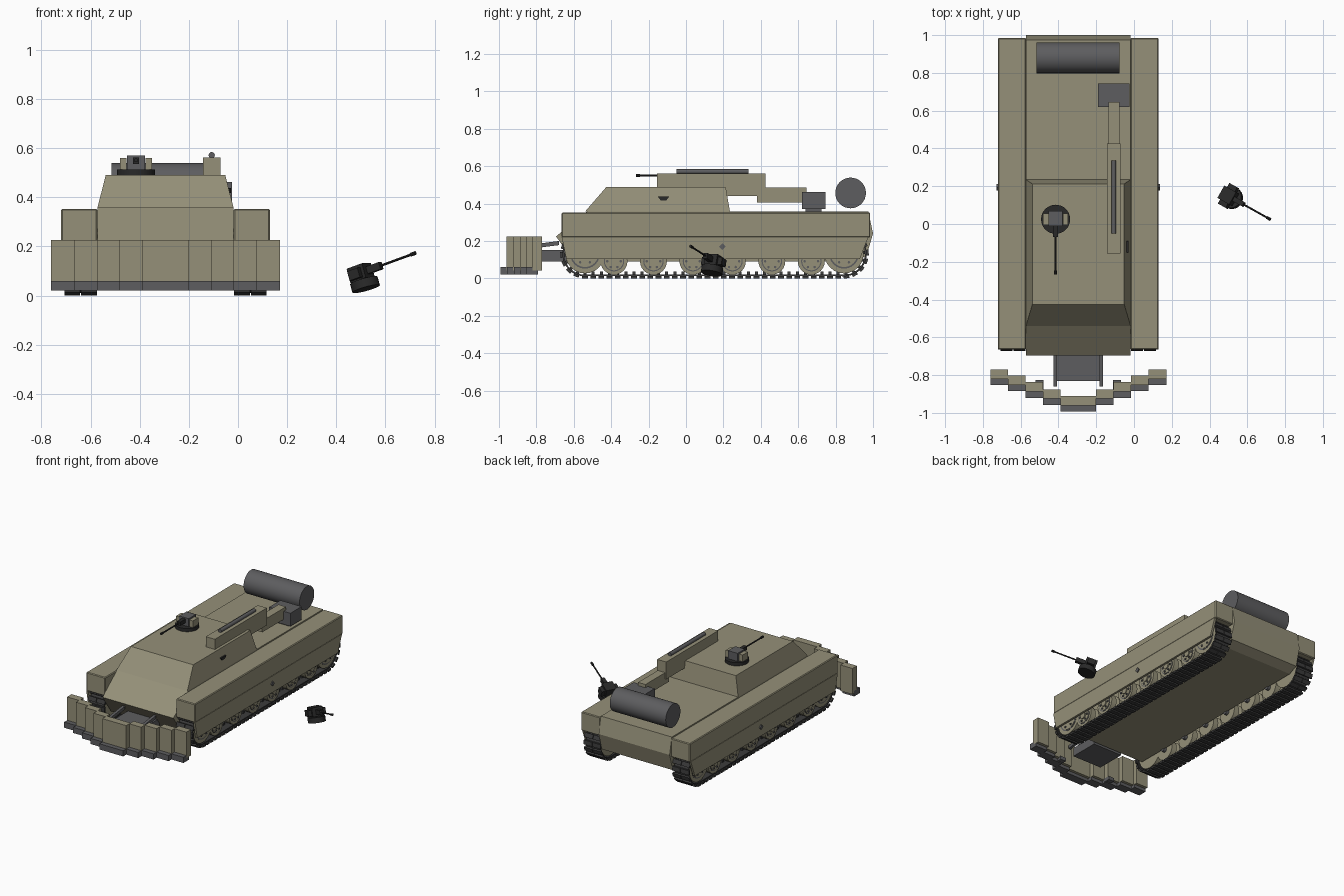
import bpy, bmesh, math
from mathutils import Matrix, Vector

if "Cube" in bpy.data.objects:
    bpy.data.objects.remove(bpy.data.objects["Cube"])


def material(name, r, g, b):
    m = bpy.data.materials.new(name)
    m.use_nodes = True
    m.diffuse_color = (r, g, b, 1)
    m.node_tree.nodes["Principled BSDF"].inputs["Base Color"].default_value = (r, g, b, 1)
    return m


OLIVE = material("olive paint", 0.30, 0.28, 0.19)
GREY = material("dark grey steel", 0.11, 0.11, 0.115)
BLACK = material("gun black", 0.022, 0.022, 0.022)
TRACK = material("track rubber", 0.045, 0.045, 0.045)
MID = -0.295          # hull centre line


def finish(name, bm, mat, round_it=False):
    bmesh.ops.recalc_face_normals(bm, faces=bm.faces)
    if round_it:
        for f in bm.faces:
            f.smooth = True
        for e in bm.edges:
            e.smooth = len(e.link_faces) == 2 and e.calc_face_angle(0) < 0.6
    me = bpy.data.meshes.new(name)
    bm.to_mesh(me)
    bm.free()
    me.materials.append(mat)
    ob = bpy.data.objects.new(name, me)
    bpy.context.collection.objects.link(ob)
    return ob


def add_box(bm, centre, size, frame=Matrix()):
    bmesh.ops.create_cube(bm, size=1, matrix=frame @ Matrix.Translation(centre) @ Matrix.Diagonal((*size, 1)))


def add_cyl(bm, a, b, r, sides=24, frame=Matrix()):
    a, b = Vector(a), Vector(b)
    d = b - a
    m = frame @ Matrix.Translation((a + b) / 2) @ d.to_track_quat('Z', 'Y').to_matrix().to_4x4()
    bmesh.ops.create_cone(bm, cap_ends=True, segments=sides, radius1=r, radius2=r, depth=d.length, matrix=m)


def box(name, x, y, z, mat, bevel=0):
    bm = bmesh.new()
    lo, hi = Vector((x[0], y[0], z[0])), Vector((x[1], y[1], z[1]))
    add_box(bm, (lo + hi) / 2, hi - lo)
    if bevel:
        bmesh.ops.bevel(bm, geom=bm.edges[:], offset=bevel, segments=1, affect='EDGES')
    return finish(name, bm, mat)


def cyl(name, a, b, r, mat, sides=24):
    bm = bmesh.new()
    add_cyl(bm, a, b, r, sides)
    return finish(name, bm, mat, True)


def slab(name, profile, x0, x1, mat):
    """Extrude a y-z profile across x."""
    bm = bmesh.new()
    f = bm.faces.new([bm.verts.new((x0, y, z)) for y, z in profile])
    new = bmesh.ops.extrude_face_region(bm, geom=[f])["geom"]
    bmesh.ops.translate(bm, vec=(x1 - x0, 0, 0), verts=[v for v in new if isinstance(v, bmesh.types.BMVert)])
    return finish(name, bm, mat)


# Hull and turret
slab("hull", [(-0.53, 0.357), (-0.695, 0.225), (-0.60, 0.09), (0.90, 0.09), (0.965, 0.12),
              (1.0, 0.24), (0.975, 0.357)], MID - 0.277, MID + 0.277, OLIVE)
bm = bmesh.new()
low = [bm.verts.new((x, y, 0.357)) for x, y in
       [(MID - 0.277, -0.54), (MID + 0.277, -0.54), (MID + 0.277, 0.235), (MID - 0.277, 0.235)]]
top = [bm.verts.new((x, y, 0.49)) for x, y in
       [(MID - 0.243, -0.425), (MID + 0.243, -0.425), (MID + 0.243, 0.212), (MID - 0.243, 0.212)]]
bm.faces.new(low)
bm.faces.new(top)
for i in range(4):
    j = (i + 1) % 4
    bm.faces.new((low[i], low[j], top[j], top[i]))
finish("turret", bm, OLIVE)
slab("turret_side_port", [(-0.15, 0.437), (-0.09, 0.437), (-0.105, 0.417), (-0.135, 0.417)], -0.042, -0.028, BLACK)

# Running gear, one set per side
FRONT, REAR, AXLE, RAD = -0.54, 0.845, 0.132, 0.115
RUN, ARC = REAR - FRONT, math.pi * RAD
LENGTH = 2 * (RUN + ARC)


def track_frame(s):
    """Position and direction along the track loop."""
    if s < RUN:
        y, z, a = FRONT + s, AXLE - RAD, 0
    elif s < RUN + ARC:
        a = (s - RUN) / RAD
        y, z = REAR + RAD * math.sin(a), AXLE - RAD * math.cos(a)
    elif s < 2 * RUN + ARC:
        y, z, a = REAR - (s - RUN - ARC), AXLE + RAD, math.pi
    else:
        a = math.pi + (s - 2 * RUN - ARC) / RAD
        y, z = FRONT + RAD * math.sin(a), AXLE - RAD * math.cos(a)
    return Matrix.Translation((0, y, z)) @ Matrix.Rotation(a, 4, 'X')


for side, label in ((-1, "right"), (1, "left")):
    cx = MID + side * 0.345
    out = MID + side * 0.425
    inner, plate = MID + side * 0.277, out - side * 0.015
    box(label + "_sponson", sorted((inner, out)), (-0.665, 0.985), (0.22, 0.352), OLIVE, 0.005)
    slab(label + "_skirt", [(-0.665, 0.222), (-0.64, 0.105), (0.93, 0.105), (0.975, 0.222)], plate, out, OLIVE)
    cyl(label + "_skirt_lug", (out, 0.195, 0.17), (out + side * 0.008, 0.195, 0.17), 0.018, GREY, 4)

    # Track links, paired pads and guide teeth
    bm = bmesh.new()
    count = 80
    for i in range(count):
        fr = Matrix.Translation((cx, 0, 0)) @ track_frame(i * LENGTH / count)
        add_box(bm, (0, 0, 0), (0.11, 0.046, 0.009), fr)
        add_box(bm, (0, 0, 0.01), (0.014, 0.016, 0.018), fr)
        for px in (-0.034, 0.034):
            add_box(bm, (px, 0, -0.01), (0.064, 0.03, 0.014), fr)
    finish(label + "_track", bm, TRACK)

    # Road wheels, then the end wheels
    wheels, tyres, bolts = bmesh.new(), bmesh.new(), bmesh.new()
    spots = [(-0.385 + 0.211 * i, 0.092, 0.072) for i in range(6)]
    for y, z, r in spots + [(FRONT, AXLE, 0.105), (REAR, AXLE, 0.105)]:
        for off in (-0.033, 0.033):
            a, b = (cx + off - 0.02, y, z), (cx + off + 0.02, y, z)
            add_cyl(wheels, a, b, r, 24)
        face = cx + side * 0.053
        add_cyl(wheels, (cx, y, z), (face + side * 0.012, y, z), 0.022, 12)
        add_cyl(tyres, (face - side * 0.01, y, z), (face + side * 0.002, y, z), r * 0.76, 24)
        add_cyl(wheels, (face - side * 0.01, y, z), (face + side * 0.004, y, z), r * 0.68, 24)
        for k in range(6):
            t = k * math.pi / 3
            by, bz = y + r * 0.5 * math.cos(t), z + r * 0.5 * math.sin(t)
            add_cyl(bolts, (face, by, bz), (face + side * 0.01, by, bz), 0.007, 8)
        add_cyl(bolts, (MID + side * 0.27, y, z), (cx, y, z), 0.018, 12)
    finish(label + "_wheels", wheels, OLIVE, True)
    finish(label + "_wheel_rings", tyres, GREY, True)
    finish(label + "_wheel_bolts", bolts, GREY, True)

# Stepped dozer blade with cutting toes
STEPS = [-0.96, -0.925, -0.887, -0.852, -0.82]
for side, label in ((-1, "right"), (1, "left")):
    for i, y in enumerate(STEPS):
        x = sorted((MID + side * i * 0.0932, MID + side * (i + 1) * 0.0932))
        box(f"{label}_blade_panel_{i}", x, (y, y + 0.05), (0.042, 0.225), OLIVE)
        box(f"{label}_blade_toe_{i}", x, (y - 0.033, y + 0.03), (0.02, 0.06), GREY)
    bx = MID + side * 0.205
    box(label + "_blade_bracket", (bx - 0.022, bx + 0.022), (-0.88, -0.825), (0.025, 0.05), GREY)
    # Sloping push arm
    ax = MID + side * 0.122
    slab(label + "_push_arm", [(-0.86, 0.155), (-0.68, 0.178), (-0.68, 0.2), (-0.86, 0.177)],
         ax - 0.01, ax + 0.01, GREY)
box("blade_mount", (MID - 0.115, MID + 0.115), (-0.83, -0.62), (0.09, 0.152), GREY)

# Folded arm, its base box and rear drum
box("arm_front", (-0.143, -0.072), (-0.155, 0.425), (0.44, 0.562), OLIVE)
box("arm_rear", (-0.135, -0.077), (0.38, 0.645), (0.405, 0.485), OLIVE)
box("arm_base", (-0.19, -0.025), (0.62, 0.745), (0.37, 0.462), GREY)
box("arm_base_foot", (-0.17, -0.045), (0.64, 0.725), (0.35, 0.375), GREY)
cyl("arm_rod", (-0.107, -0.05, 0.571), (-0.107, 0.335, 0.571), 0.013, GREY, 12)
cyl("rear_drum", (-0.515, 0.88, 0.457), (-0.078, 0.88, 0.457), 0.082, GREY, 32)

# Roof weapon station
GX = -0.415
cyl("station_ring", (GX, 0.025, 0.488), (GX, 0.025, 0.513), 0.077, BLACK, 32)
box("station_body", (GX - 0.037, GX + 0.037), (-0.01, 0.07), (0.51, 0.57), GREY)
for side, label in ((-1, "right"), (1, "left")):
    x = GX + side * 0.052
    box(label + "_station_box", (x - 0.014, x + 0.014), (-0.005, 0.055), (0.51, 0.56), OLIVE)
box("station_breech", (GX - 0.013, GX + 0.013), (-0.07, 0.0), (0.535, 0.562), BLACK)
cyl("station_barrel", (GX, -0.06, 0.55), (GX, -0.265, 0.55), 0.005, BLACK, 8)
cyl("station_muzzle", (GX, -0.245, 0.55), (GX, -0.267, 0.55), 0.008, BLACK, 8)

# Detached weapon, tilted, with its own local frame (local -y is forward)
fwd = Vector((0.205, -0.115, 0.075)).normalized()
up = (Vector((0, 0, 1)) - fwd * fwd.z).normalized()
rot = Matrix((-fwd.cross(up) * -1, -fwd, up)).transposed().to_4x4()
fr = Matrix.Translation((0.515, 0.14, 0.05)) @ rot
bm = bmesh.new()
add_cyl(bm, (0, 0, -0.024), (0, 0, 0.012), 0.058, 24, fr)
add_box(bm, (0, 0.005, 0.045), (0.075, 0.075, 0.06), fr)
add_box(bm, (0.05, 0.005, 0.04), (0.025, 0.05, 0.04), fr)
add_box(bm, (-0.05, 0.005, 0.04), (0.025, 0.05, 0.04), fr)
add_box(bm, (0, -0.06, 0.045), (0.026, 0.07, 0.03), fr)
add_cyl(bm, (0, -0.09, 0.045), (0, -0.262, 0.045), 0.005, 8, fr)
add_cyl(bm, (0, -0.24, 0.045), (0, -0.264, 0.045), 0.008, 8, fr)
finish("detached_weapon", bm, BLACK, True)
